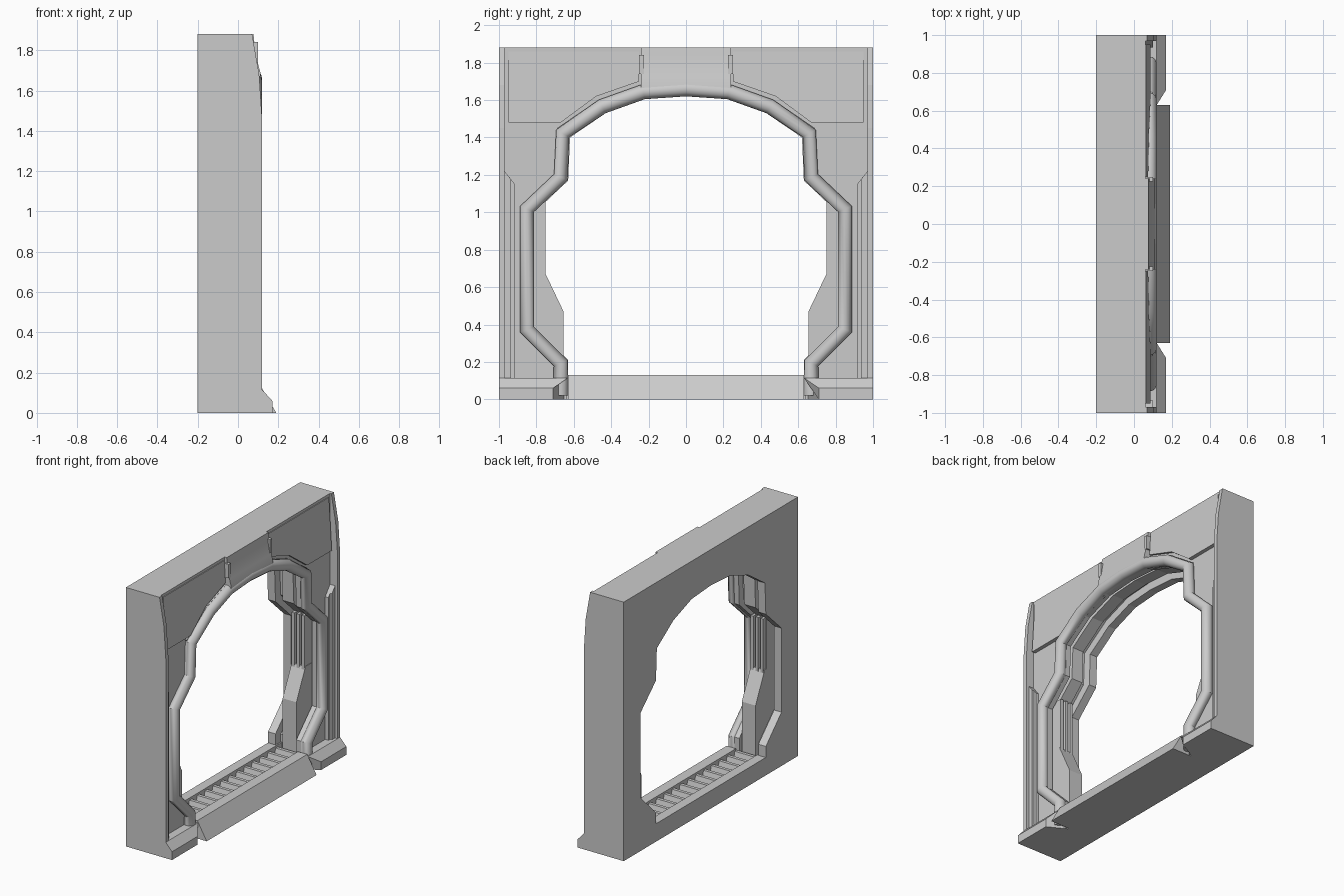
import bpy, bmesh, math
from mathutils import Vector

old = bpy.data.objects.get("Cube")
if old:
    bpy.data.objects.remove(old, do_unlink=True)

GREY = (0.6, 0.6, 0.6, 1)
grey = bpy.data.materials.new("plain_grey")
grey.use_nodes = True
grey.diffuse_color = GREY
grey.node_tree.nodes["Principled BSDF"].inputs["Base Color"].default_value = GREY


def finish(name, bm):
    bmesh.ops.recalc_face_normals(bm, faces=bm.faces)
    mesh = bpy.data.meshes.new(name)
    bm.to_mesh(mesh)
    bm.free()
    mesh.materials.append(grey)
    ob = bpy.data.objects.new(name, mesh)
    bpy.context.collection.objects.link(ob)
    return ob


def prism(name, pts, a, b, axis, shape=None):
    """Extrude a profile from a to b along x (y,z points) or y (x,z points)."""
    bm = bmesh.new()
    place = (lambda p, d: (d, p[0], p[1])) if axis == "x" else (lambda p, d: (p[0], d, p[1]))
    face = bm.faces.new([bm.verts.new(place(p, a)) for p in pts])
    out = bmesh.ops.extrude_face_region(bm, geom=[face])
    step = Vector((b - a, 0, 0)) if axis == "x" else Vector((0, b - a, 0))
    bmesh.ops.translate(bm, vec=step, verts=[v for v in out["geom"] if isinstance(v, bmesh.types.BMVert)])
    if shape:
        for v in bm.verts:
            shape(v.co)
    return finish(name, bm)


def box(name, x0, x1, y0, y1, z0, z1):
    return prism(name, [(y0, z0), (y1, z0), (y1, z1), (y0, z1)], x0, x1, "x")


def flip(pts, s):
    return [(s * y, z) for y, z in pts]


def smooth(ob, angle):
    bpy.ops.object.select_all(action="DESELECT")
    ob.select_set(True)
    bpy.context.view_layer.objects.active = ob
    bpy.ops.object.shade_smooth_by_angle(angle=math.radians(angle))


# Half outline of the opening, floor to crown
HALF = [(0.63, 0), (0.63, 0.21), (0.81, 0.39), (0.81, 1.0), (0.63, 1.17),
        (0.62, 1.4), (0.43, 1.53), (0.22, 1.605), (0, 1.62)]
TOP = 1.88


def grow(d):
    """Move the half outline outwards by d with mitred corners."""
    pts = [Vector(p) for p in HALF]
    res = []
    for i, p in enumerate(pts):
        before = (p - pts[i - 1]).normalized() if i else Vector((0, 1))
        after = (pts[i + 1] - p).normalized() if i < len(pts) - 1 else Vector((-1, 0))
        n1, n2 = Vector((before.y, -before.x)), Vector((after.y, -after.x))
        q = p + (n1 + n2) * d / (1 + n1.dot(n2))
        res.append((q.x, q.y))
    return res


def whole(half):
    return half + [(-y, z) for y, z in half[-2::-1]]


# Wall built from slices, giving a grooved tunnel
slices = [("back_plate", -0.2, -0.14, 0), ("back_groove", -0.14, -0.1, 0.06),
          ("middle_rib", -0.1, -0.01, 0.025), ("front_groove", -0.01, 0.02, 0.06),
          ("front_plate", 0.02, 0.06, 0.01)]
for name, a, b, d in slices:
    prism(name, whole(grow(d)) + [(-1, 0), (-1, TOP), (1, TOP), (1, 0)], a, b, "x")

# Rounded trim around the opening
curve = bpy.data.curves.new("trim_path", "CURVE")
curve.dimensions = "3D"
curve.bevel_depth = 0.04
curve.bevel_resolution = 4
curve.use_fill_caps = True
path = whole(grow(0.04))
spline = curve.splines.new("POLY")
spline.points.add(len(path) - 1)
for p, (y, z) in zip(spline.points, path):
    p.co = (0.08, y, max(z, 0.02), 1)
temp = bpy.data.objects.new("trim_path", curve)
bpy.context.collection.objects.link(temp)
bpy.context.view_layer.update()
mesh = bpy.data.meshes.new_from_object(temp.evaluated_get(bpy.context.evaluated_depsgraph_get()))
bpy.data.objects.remove(temp, do_unlink=True)
mesh.materials.clear()
mesh.materials.append(grey)
trim = bpy.data.objects.new("opening_trim", mesh)
bpy.context.collection.objects.link(trim)
smooth(trim, 40)

# Crown block flowing from the trim to the top edge
crown = prism("crown_block", [(0.03, 1.65), (0.115, 1.65), (0.111, 1.69), (0.1, 1.73), (0.09, 1.78),
                              (0.082, 1.83), (0.077, TOP), (0.03, TOP)], -0.24, 0.24, "y")
smooth(crown, 30)

# Sill, grate and ramp
box("back_sill", -0.2, -0.13, -0.85, 0.85, 0, 0.13)
box("grate_bed", -0.13, 0.04, -0.85, 0.85, 0, 0.07)
for i in range(15):
    y = -0.63 + i * 0.09
    prism("grate_slat", [(y - 0.025, 0.07), (y + 0.025, 0.07), (y + 0.012, 0.115), (y - 0.012, 0.115)],
          -0.13, 0.04, "x")
prism("ramp", [(0.04, 0), (0.19, 0), (0.115, 0.13), (0.04, 0.13)], -0.63, 0.63, "y")


def slope_panel(co):
    """Lean the panel so its foot stands further out."""
    if co.x > 0.06:
        co.x = 0.064 + 0.06 * (TOP - co.z)


def chamfer_foot(co):
    """Cut the inner end of the foot back at an angle."""
    if co.x > 0.13 and abs(co.y) < 0.8:
        co.y += math.copysign(0.08, co.y)


for s, side in ((1, "left"), (-1, "right")):
    # Outer edge strip with a swept-back top
    prism(side + "_edge_strip", [(0.05, 0), (0.12, 0), (0.12, 1.45), (0.105, 1.68), (0.07, TOP), (0.05, TOP)],
          s * 0.97, s, "y")
    # Foot block
    prism(side + "_foot", [(0.02, 0), (0.17, 0), (0.17, 0.06), (0.12, 0.115), (0.02, 0.115)],
          s * 0.63, s, "y", chamfer_foot)
    # Leaning upper panel
    prism(side + "_upper_panel", flip([(0.25, 1.86), (0.95, 1.86), (0.95, 1.48), (0.67, 1.48),
                                       (0.48, 1.62), (0.25, 1.7)], s), 0.05, 0.08, "x", slope_panel)
    # Slim collar outside the trim
    prism(side + "_collar", flip([(0.24, 1.6), (0.24, 1.68), (0.47, 1.6), (0.69, 1.45), (0.66, 1.4), (0.45, 1.54)], s),
          0.05, 0.07, "x")
    # Clip beside the crown
    box(side + "_crown_clip", 0.05, 0.1, s * 0.225, s * 0.25, 1.74, 1.84)
    # Side post with slanted top
    prism(side + "_post", flip([(0.915, 0.1), (0.97, 0.1), (0.97, 1.22), (0.915, 1.15)], s), 0.05, 0.085, "x")
    prism(side + "_post_rib", flip([(0.935, 0.1), (0.97, 0.1), (0.97, 1.22), (0.935, 1.175)], s), 0.05, 0.1, "x")
    # Tunnel buttress with rails above it
    prism(side + "_buttress", flip([(0.655, 0.05), (0.655, 0.47), (0.76, 0.69), (0.9, 0.69), (0.9, 0.05)], s),
          -0.1, 0.01, "x")
    box(side + "_rail_backing", -0.1, 0.0, s * 0.78, s * 0.9, 0.68, 1.06)
    for x in (-0.095, -0.055, -0.015):
        box(side + "_rail", x, x + 0.022, s * 0.75, s * 0.85, 0.66, 1.06)
